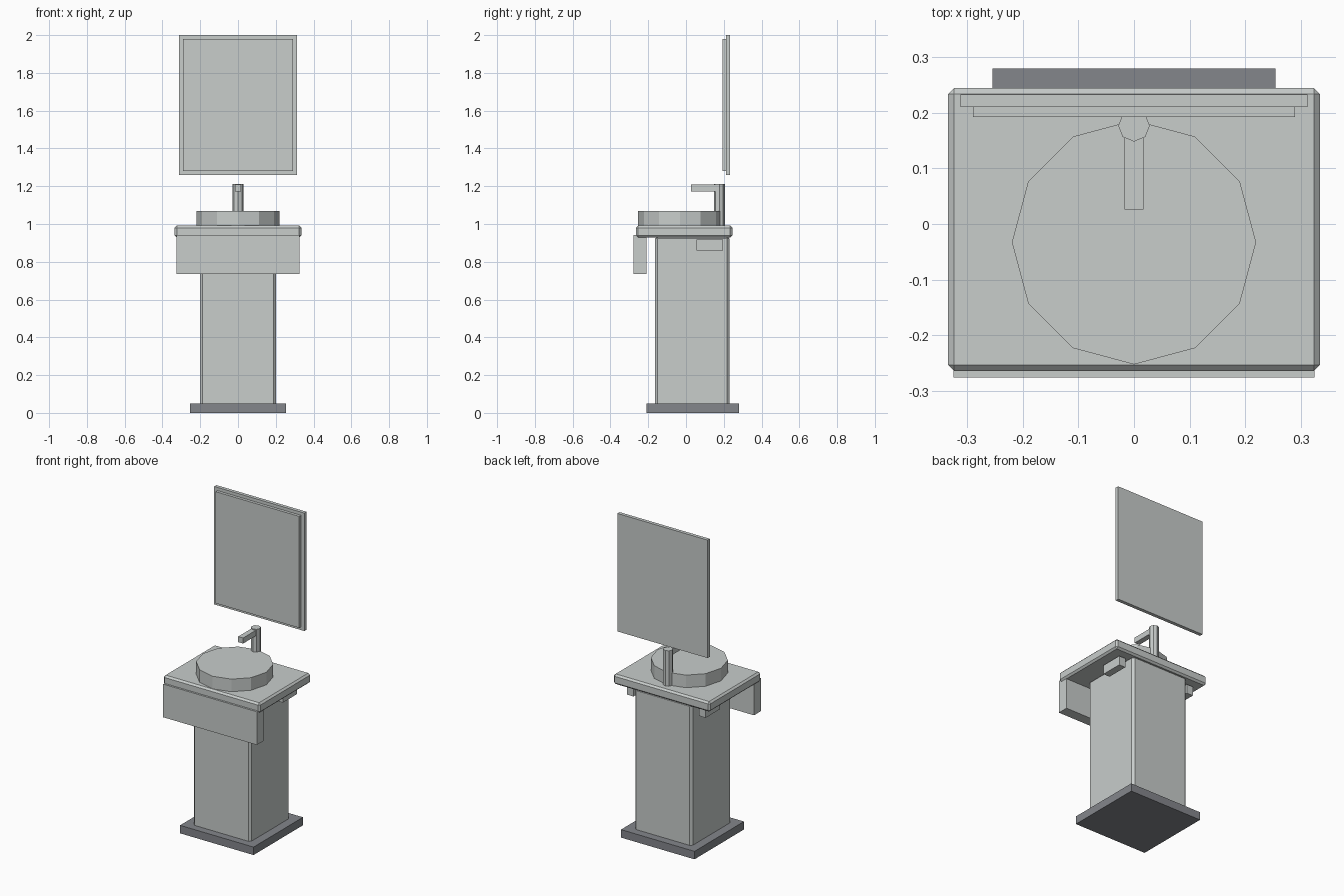
import bpy
from math import pi

cube = bpy.data.objects.get("Cube")
if cube:
    bpy.data.objects.remove(cube, do_unlink=True)


def make_material(name, rgb):
    mat = bpy.data.materials.new(name)
    mat.use_nodes = True
    mat.diffuse_color = (*rgb, 1)
    mat.node_tree.nodes["Principled BSDF"].inputs["Base Color"].default_value = (*rgb, 1)
    return mat


light_grey = make_material("light grey", (0.58, 0.61, 0.60))
dark_grey = make_material("dark grey", (0.23, 0.24, 0.26))


def box(name, x, y, z, mat=light_grey, chamfer=0):
    """Box from (low, high) ranges, with optional chamfered edges."""
    spans = (x, y, z)
    bpy.ops.mesh.primitive_cube_add(size=1, location=[(a + b) / 2 for a, b in spans])
    obj = bpy.context.object
    obj.name = name
    obj.scale = [b - a for a, b in spans]
    bpy.ops.object.transform_apply(location=False, rotation=False, scale=True)
    obj.data.materials.append(mat)
    if chamfer:
        bevel = obj.modifiers.new("chamfer", "BEVEL")
        bevel.width = chamfer
        bevel.segments = 1
    return obj


def prism(name, sides, radius, y, z):
    """Upright prism with a corner pointing to the front."""
    bpy.ops.mesh.primitive_cylinder_add(
        vertices=sides, radius=radius, depth=z[1] - z[0],
        location=(0, y, sum(z) / 2), rotation=(0, 0, pi))
    obj = bpy.context.object
    obj.name = name
    obj.data.materials.append(light_grey)
    return obj


def wide(half):
    return (-half, half)


# Stand
box("base_plate", wide(0.255), (-0.21, 0.28), (0, 0.05), dark_grey)
box("pedestal", wide(0.2), (-0.163, 0.23), (0.035, 0.935), chamfer=0.013)

# Counter, front panel and the small brackets beneath
box("countertop", wide(0.335), (-0.265, 0.245), (0.928, 0.991), chamfer=0.011)
box("front_panel", wide(0.325), (-0.277, -0.21), (0.735, 0.943))
for side, label in ((-1, "right"), (1, "left")):
    box(label + "_bracket", sorted((side * 0.228, side * 0.273)),
        (0.055, 0.195), (0.86, 0.918))

# Basin and tap
prism("basin", 12, 0.22, -0.033, (0.98, 1.07))
prism("tap_post", 8, 0.0285, 0.177, (0.98, 1.213))
box("tap_spout", wide(0.017), (0.026, 0.17), (1.173, 1.208))

# Wall mirror
box("mirror_frame", wide(0.313), (0.211, 0.233), (1.26, 2.0))
box("mirror_glass", wide(0.29), (0.193, 0.212), (1.28, 1.98))
